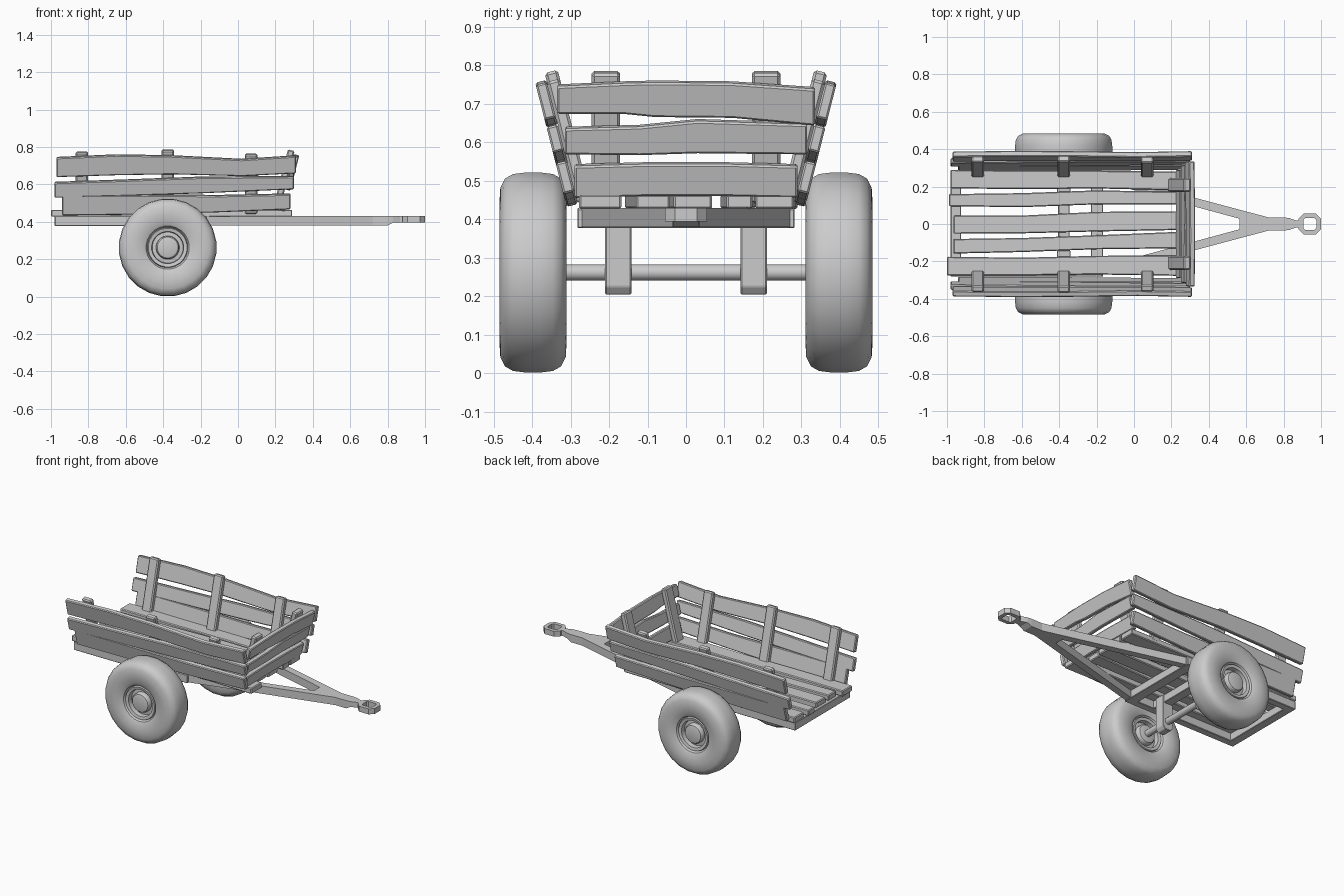
import bpy, bmesh, math
from mathutils import Vector

if "Cube" in bpy.data.objects:
    bpy.data.objects.remove(bpy.data.objects["Cube"])


def loft(name, loops, wrap=False, bevel=0.0, smooth=False):
    """Bridge equal-length loops of points; cap the ends unless wrapped."""
    bm = bmesh.new()
    rings = [[bm.verts.new(p) for p in lp] for lp in loops]
    n = len(rings[0])
    pairs = list(zip(rings, rings[1:])) + ([(rings[-1], rings[0])] if wrap else [])
    for a, b in pairs:
        for i in range(n):
            j = (i + 1) % n
            bm.faces.new((a[i], a[j], b[j], b[i]))
    if not wrap:
        bm.faces.new(rings[0])
        bm.faces.new(rings[-1])
    bmesh.ops.recalc_face_normals(bm, faces=bm.faces)
    me = bpy.data.meshes.new(name)
    bm.to_mesh(me)
    bm.free()
    ob = bpy.data.objects.new(name, me)
    bpy.context.collection.objects.link(ob)
    if bevel:
        m = ob.modifiers.new("bevel", 'BEVEL')
        m.width, m.segments, m.limit_method = bevel, 1, 'ANGLE'
    if smooth:
        bpy.ops.object.select_all(action='DESELECT')
        ob.select_set(True)
        bpy.context.view_layer.objects.active = ob
        bpy.ops.object.shade_smooth_by_angle(angle=math.radians(35))
    return ob


def board(name, stations, origin, axes, w0, w1, bevel=0.005):
    """Board along u; each station is (u, low v, high v); w is thickness."""
    o = Vector(origin)
    u, v, w = (Vector(a) for a in axes)
    loops = [[o + u * s + v * b + w * c
              for b, c in ((lo, w0), (hi, w0), (hi, w1), (lo, w1))]
             for s, lo, hi in stations]
    return loft(name, loops, bevel=bevel)


def prism(name, pts, z0, z1, bevel=0.0):
    return loft(name, [[(x, y, z) for x, y in pts] for z in (z0, z1)], bevel=bevel)


def box(name, x0, x1, y0, y1, z0, z1, bevel=0.003):
    return prism(name, [(x0, y0), (x1, y0), (x1, y1), (x0, y1)], z0, z1, bevel)


def tilted(stations):
    """Heights in z to distance up the sloping wall from z = 0.46."""
    return [(s, (a - .46) * 1.032, (b - .46) * 1.032) for s, a, b in stations]


# Floor planks, gently warped
FLAT = ((1, 0, 0), (0, 1, 0), (0, 0, 1))
floor = [
    [(-.98, .19, .29), (-.6, .187, .285), (-.2, .19, .285), (.25, .18, .28)],
    [(-.99, .095, .16), (-.6, .09, .165), (-.2, .105, .18), (.25, .105, .172)],
    [(-.965, -.052, .045), (-.6, -.05, .045), (-.2, -.04, .065), (.24, -.032, .068)],
    [(-.965, -.158, -.08), (-.6, -.15, -.075), (-.2, -.135, -.06), (.23, -.13, -.042)],
    [(-1.0, -.275, -.175), (-.6, -.275, -.18), (-.2, -.27, -.17), (.29, -.278, -.168)],
]
for i, st in enumerate(floor):
    board(f"floor_plank_{i + 1}", st, (0, 0, 0), FLAT, .427, .464)

# Sloping side walls: three boards and three posts each
T = math.atan(.254)
S, C = math.sin(T), math.cos(T)
side = [
    [(-.94, .44, .548), (-.5, .445, .548), (-.1, .457, .545), (.28, .473, .553)],
    [(-.98, .535, .615), (-.6, .545, .628), (-.2, .558, .643), (.3, .58, .647)],
    [(-.97, .645, .748), (-.65, .655, .762), (-.35, .66, .757), (.02, .65, .738),
     (.31, .665, .757)],
]
for sg, label in ((-1, "front"), (1, "back")):
    axes = ((1, 0, 0), (0, sg * S, C), (0, sg * C, -S))
    org = (0, sg * .286, .46)
    for i, st in enumerate(side):
        board(f"{label}_side_board_{i + 1}", tilted(st), org, axes, 0, .03)
    for i, (x, top) in enumerate(((-.835, .768), (-.375, .78), (.07, .757))):
        post = tilted([(x - .033, .44, top), (x + .033, .44, top)])
        board(f"{label}_side_post_{i + 1}", post, org, axes, -.035, 0, .007)

# Sloping end wall at the drawbar end
axes = ((0, 1, 0), (S, 0, C), (C, 0, -S))
org = (.222, 0, .46)
end = [
    [(-.29, .462, .545), (-.1, .467, .55), (.1, .467, .55), (.29, .463, .545)],
    [(-.315, .575, .642), (-.12, .573, .647), (.03, .578, .662), (.315, .575, .653)],
    [(-.335, .68, .752), (-.16, .68, .76), (-.08, .672, .762), (.12, .67, .76),
     (.335, .65, .745)],
]
for i, st in enumerate(end):
    board(f"end_board_{i + 1}", tilted(st), org, axes, 0, .03)
for sg in (-1, 1):
    y = sg * .208
    board("end_post", tilted([(y - .037, .44, .778), (y + .037, .44, .778)]),
          org, axes, -.037, 0, .007)

# Under frame: rails, cross beams, axle hangers
for sg in (-1, 1):
    a, b = sorted((sg * .235, sg * .282))
    box("frame_rail", -.98, -.17, a, b, .377, .43)
    hang = [(-.412, .43), (-.412, .225), (-.397, .205), (-.355, .205),
            (-.34, .225), (-.34, .43)]
    loft("axle_hanger", [[(x, sg * y, z) for x, z in hang] for y in (.142, .21)],
         bevel=.003)
for x0, x1 in ((-.98, -.925), (-.405, -.345), (-.23, -.165)):
    box("cross_beam", x0, x1, -.282, .282, .377, .428)

# Drawbar: two converging arms, tapered neck and hitch loop
for sg in (-1, 1):
    arm = [(-.2, .28), (-.2, .235), (.565, .028), (.565, 0), (.72, 0), (.72, .035)]
    prism("drawbar_arm", [(x, sg * y) for x, y in arm], .38, .43)
neck = [(.70, .035, .38), (.80, .035, .38), (.83, .032, .396),
        (.865, .019, .396), (.9, .019, .396)]
loft("drawbar_neck", [[(x, -w, z), (x, w, z), (x, w, .43), (x, -w, .43)]
                      for x, w, z in neck])


def octagon(x0, x1, h, c, z):
    return [(x0 + c, -h, z), (x1 - c, -h, z), (x1, c - h, z), (x1, h - c, z),
            (x1 - c, h, z), (x0 + c, h, z), (x0, h - c, z), (x0, c - h, z)]


outer, inner = (.88, 1.0, .055, .026), (.905, .976, .031, .01)
loft("hitch_loop", [octagon(*outer, .395), octagon(*outer, .43),
                    octagon(*inner, .43), octagon(*inner, .395)], wrap=True)

# Axle and balloon wheels
AX, AZ, SEG = -.376, .262, 24


def circle(r, y, n=SEG):
    return [(AX + r * math.cos(2 * math.pi * (k + .5) / n), y,
             AZ + r * math.sin(2 * math.pi * (k + .5) / n)) for k in range(n)]


loft("axle", [circle(.021, y, 16) for y in (-.37, .37)], smooth=True)
half = [(.043, .072), (.056, .068), (.062, .06), (.063, .038), (.083, .036),
        (.086, .064), (.104, .068), (.108, .058), (.116, .072), (.14, .083),
        (.18, .0875), (.222, .085), (.246, .073), (.258, .052), (.262, .02)]
profile = half + [(r, -d) for r, d in reversed(half)]
for sg, label in ((-1, "front"), (1, "back")):
    loft(f"{label}_wheel", [circle(r, sg * (.3975 + d)) for r, d in profile], smooth=True)
